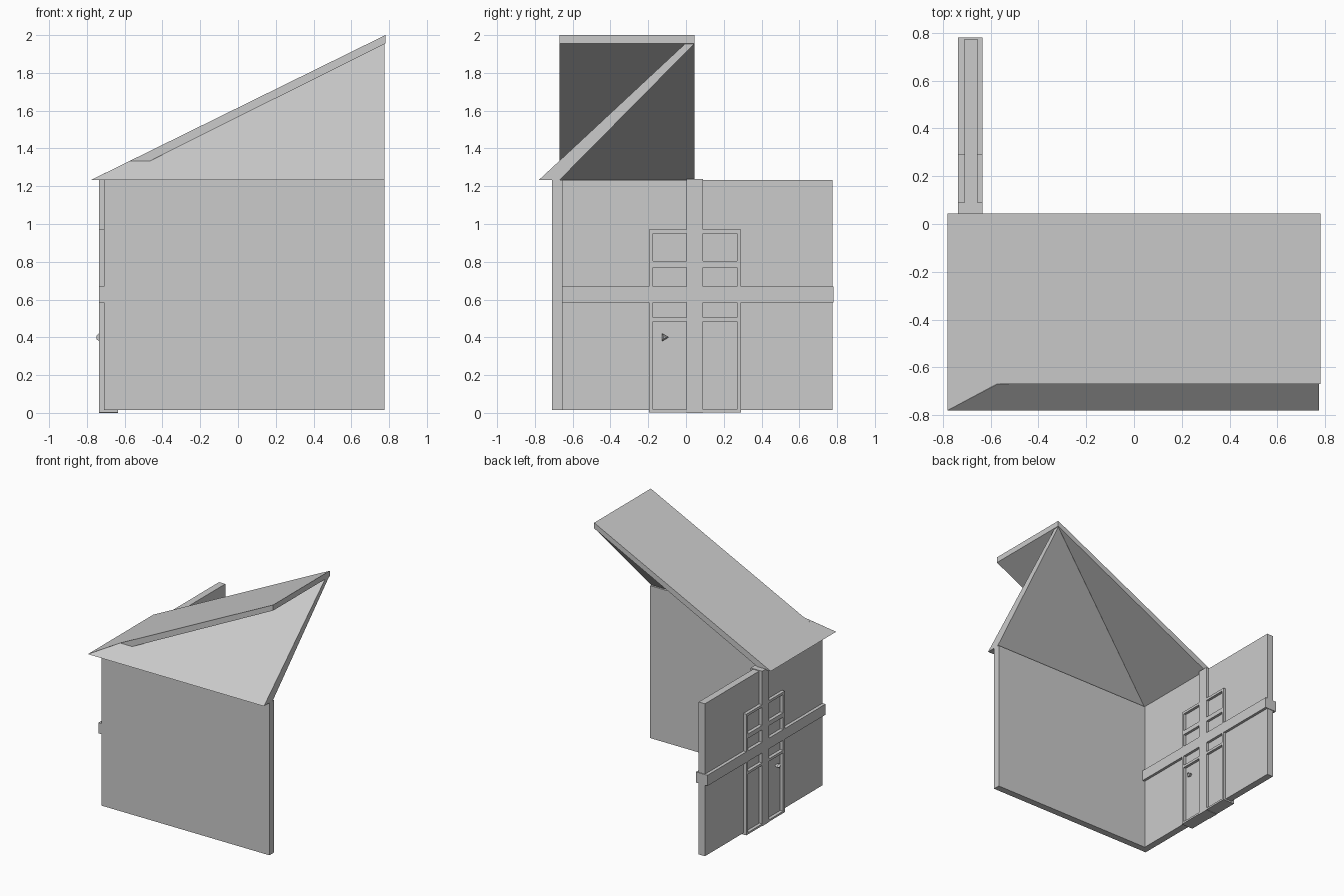
import bpy, bmesh, math
from mathutils import Matrix, Vector

if "Cube" in bpy.data.objects:
    bpy.data.objects.remove(bpy.data.objects["Cube"])


def finish(bm, name):
    bmesh.ops.recalc_face_normals(bm, faces=bm.faces)
    me = bpy.data.meshes.new(name)
    bm.to_mesh(me)
    bm.free()
    ob = bpy.data.objects.new(name, me)
    bpy.context.collection.objects.link(ob)
    return ob


def box(name, x, y, z):
    bm = bmesh.new()
    size = [b - a for a, b in (x, y, z)]
    mid = Vector([(a + b) / 2 for a, b in (x, y, z)])
    bmesh.ops.create_cube(bm, size=1, matrix=Matrix.Translation(mid) @ Matrix.Diagonal((*size, 1)))
    return finish(bm, name)


def hull(name, points):
    bm = bmesh.new()
    for p in points:
        bm.verts.new(p)
    bmesh.ops.convex_hull(bm, input=bm.verts)
    bmesh.ops.dissolve_limit(bm, angle_limit=0.01, verts=bm.verts, edges=bm.edges)
    return finish(bm, name)


# Two walls meeting at the front left corner
WALL = (-0.71, -0.655)
TRIM = (-0.736, -0.634)
box("front_wall", (-0.655, 0.775), (-0.71, -0.655), (0.015, 1.232))
box("door_wall", WALL, (-0.71, 0.775), (0.015, 1.232))

# Beams proud of the door wall on both sides
box("horizontal_beam", TRIM, (-0.71, 0.78), (0.585, 0.67))
box("vertical_beam", TRIM, (0.003, 0.09), (0.0, 1.237))

# Door frame: outer stiles and rails between the panels
for name, y in (("front_stile", (-0.197, -0.175)), ("back_stile", (0.27, 0.29))):
    box(name, TRIM, y, (0.003, 0.97))
for i, z in enumerate(((0.003, 0.018), (0.485, 0.505), (0.77, 0.805), (0.95, 0.97))):
    box(f"door_rail_{i + 1}", TRIM, (-0.197, 0.29), z)

# Three-sided door knobs, outside and inside
for name, side in (("outer_knob", -1), ("inner_knob", 1)):
    bm = bmesh.new()
    for r1, r2, d, off in ((0.006, 0.024, 0.028, 0.037), (0.024, 0.01, 0.014, 0.058)):
        # triangle corner points toward +y
        spin = Matrix.Rotation(side * math.pi / 2, 4, 'Y')
        place = Matrix.Translation((-0.685 + side * off, -0.115, 0.4)) @ spin
        bmesh.ops.create_cone(bm, cap_ends=True, segments=3, radius1=r1, radius2=r2,
                              depth=d, matrix=place)
    finish(bm, name)

# Left roof slope: tapered slab overhanging the front slope
profile = [(-0.78, 1.232), (0.78, 2.0), (0.78, 1.955), (-0.67, 1.232)]
hull("left_roof_slope", [(x, y, z) for y in (-0.67, 0.045) for x, z in profile])

# Hip corner that closes the eave
hull("roof_corner", [(-0.78, -0.78, 1.232), (-0.78, -0.67, 1.232),
                     (-0.575, -0.67, 1.333), (-0.67, -0.67, 1.232)])

# Front roof slope: triangular slab
hull("front_roof_slope", [(-0.78, -0.78, 1.232), (0.775, -0.78, 1.232), (0.775, 0.04, 1.996),
                          (-0.67, -0.67, 1.232), (0.775, -0.67, 1.232), (0.775, 0.04, 1.95)])
